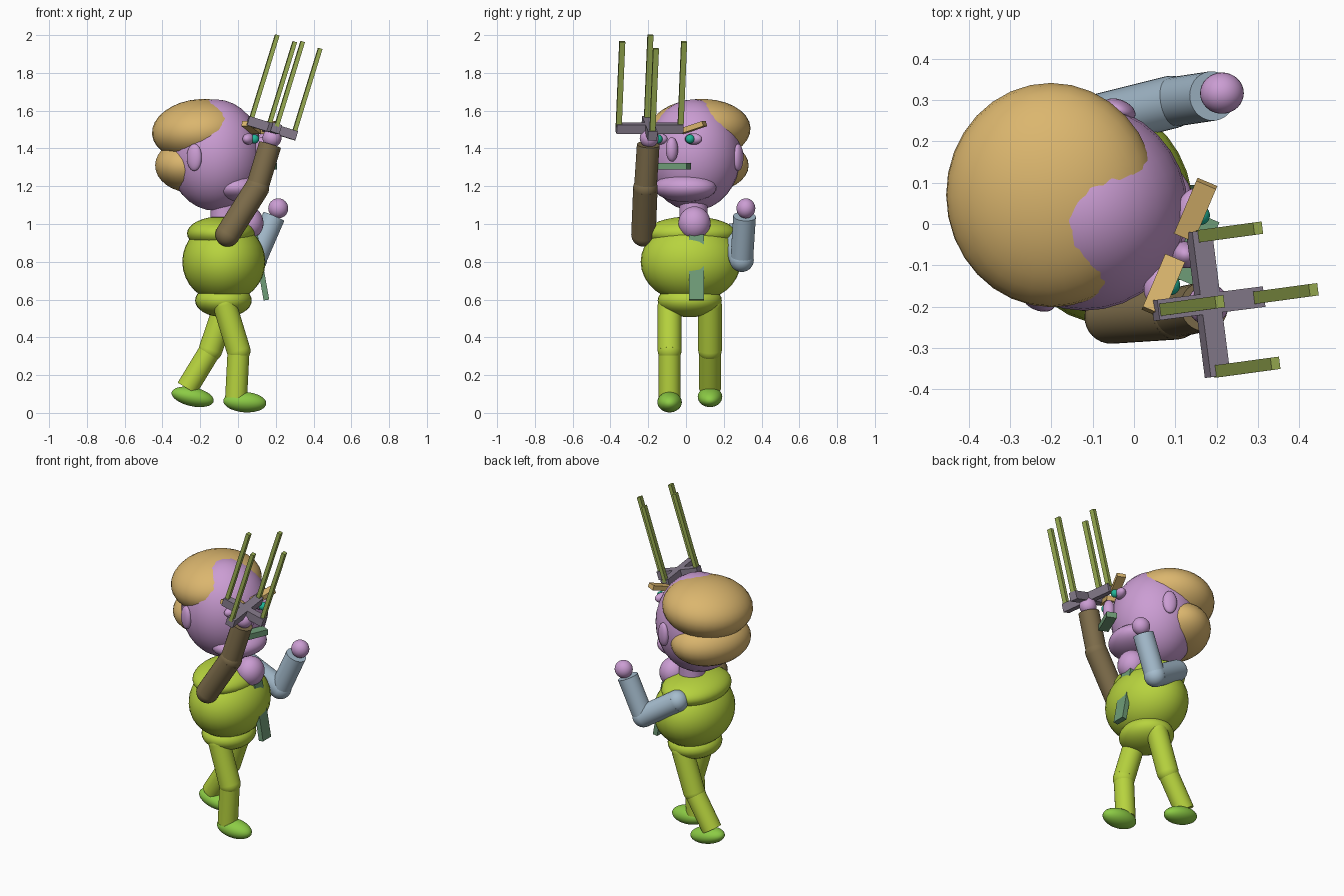
import bpy
from math import radians
from mathutils import Vector, Matrix

if "Cube" in bpy.data.objects:
    bpy.data.objects.remove(bpy.data.objects["Cube"])


def material(name, hex_code):
    srgb = [int(hex_code[i:i + 2], 16) / 255 for i in (0, 2, 4)]
    rgba = [((c + 0.055) / 1.055) ** 2.4 if c > 0.04 else c / 12.92 for c in srgb] + [1]
    mat = bpy.data.materials.new(name)
    mat.use_nodes = True
    mat.diffuse_color = rgba
    mat.node_tree.nodes["Principled BSDF"].inputs["Base Color"].default_value = rgba
    return mat


SKIN = material("lilac skin", "CB9DD3")
HAIR = material("tan hair", "DBB66E")
SUIT = material("lime suit", "B7D33E")
SHOE = material("green shoe", "8CCB45")
BROWN = material("brown sleeve", "7E6D4B")
BLUE = material("pale blue sleeve", "A5BCCD")
GREY = material("mauve grey", "887D8E")
OLIVE = material("olive prong", "9BAF52")
TIE = material("muted green", "6F9C77")
TEAL = material("teal eye", "20B598")


def finish(name, mat):
    obj = bpy.context.object
    obj.name = name
    obj.data.materials.append(mat)
    return obj


def ellipsoid(name, mat, loc, radii, rot=(0, 0, 0)):
    bpy.ops.mesh.primitive_uv_sphere_add(segments=32, ring_count=16, location=loc,
                                         rotation=[radians(a) for a in rot])
    bpy.context.object.scale = radii
    bpy.ops.object.shade_smooth()
    return finish(name, mat)


def box(name, mat, loc, size, rot):
    """rot is a 3x3 matrix"""
    bpy.ops.mesh.primitive_cube_add(size=1)
    obj = finish(name, mat)
    obj.matrix_world = (Matrix.Translation(loc) @ rot.to_4x4()
                        @ Matrix.Diagonal((*size, 1)))
    return obj


def tube(name, mat, a, b, r):
    a, b = Vector(a), Vector(b)
    bpy.ops.mesh.primitive_cylinder_add(vertices=32, radius=r, depth=(b - a).length,
                                        location=(a + b) / 2,
                                        rotation=(b - a).to_track_quat('Z', 'Y').to_euler())
    bpy.ops.object.shade_smooth_by_angle()
    return finish(name, mat)


def limb(name, mat, root, joint, end, r1, r2):
    """two tubes with rounded root and middle joint"""
    tube(name + "_upper", mat, root, joint, r1)
    tube(name + "_lower", mat, joint, end, r2)
    ellipsoid(name + "_root", mat, root, (r1,) * 3)
    ellipsoid(name + "_joint", mat, joint, (r1,) * 3)


# Torso
ellipsoid("belly", SUIT, (-0.075, 0.025, 0.8), (0.22, 0.265, 0.215))
ellipsoid("shoulders", SUIT, (-0.09, 0.025, 0.95), (0.18, 0.24, 0.09))
ellipsoid("hips", SUIT, (-0.077, 0.02, 0.595), (0.15, 0.17, 0.088))
tube("neck", SKIN, (-0.07, 0.04, 0.98), (-0.07, 0.04, 1.13), 0.075)
ellipsoid("open_collar", SKIN, (0.055, 0.045, 1.005), (0.08, 0.085, 0.088))
box("tie", TIE, (0.12, 0.055, 0.77), (0.03, 0.08, 0.35),
    Matrix.Rotation(radians(-10), 3, 'Y'))

# Legs and shoes
limb("right_leg", SUIT, (-0.07, -0.087, 0.57), (0.003, -0.087, 0.33),
     (-0.01, -0.087, 0.08), 0.063, 0.058)
limb("left_leg", SUIT, (-0.065, 0.127, 0.57), (-0.145, 0.127, 0.335),
     (-0.27, 0.127, 0.13), 0.063, 0.058)
ellipsoid("right_shoe", SHOE, (0.036, -0.087, 0.057), (0.114, 0.065, 0.054), (0, 4, 0))
ellipsoid("left_shoe", SHOE, (-0.24, 0.127, 0.085), (0.114, 0.065, 0.05), (0, 12, 0))

# Arms and hands
limb("right_arm", BROWN, (-0.055, -0.225, 0.945), (0.1, -0.215, 1.19),
     (0.17, -0.2, 1.42), 0.065, 0.06)
limb("left_arm", BLUE, (-0.11, 0.245, 0.94), (0.09, 0.295, 0.81),
     (0.19, 0.31, 1.04), 0.064, 0.06)
ellipsoid("right_hand", SKIN, (0.18, -0.195, 1.455), (0.05, 0.05, 0.05))
ellipsoid("left_hand", SKIN, (0.213, 0.317, 1.083), (0.053, 0.05, 0.053))

# Head, turned towards the right hand
YAW = -23
TURN = Matrix.Rotation(radians(YAW), 3, 'Z')
HEAD = Vector((-0.12, 0.04, 1.365))


def on_head(forward, left, up):
    return HEAD + TURN @ Vector((forward, left, up))


ellipsoid("head", SKIN, HEAD, (0.25, 0.25, 0.295), (0, 0, YAW))
ellipsoid("jaw", SKIN, on_head(0.135, 0.01, -0.172), (0.135, 0.17, 0.077), (0, 0, YAW))
ellipsoid("nose", SKIN, on_head(0.27, -0.01, 0.03), (0.035, 0.032, 0.065), (0, 0, YAW))
ellipsoid("top_hair", HAIR, (-0.2, 0.07, 1.496), (0.256, 0.272, 0.165), (3, -5, 0))
ellipsoid("back_hair", HAIR, (-0.24, 0.095, 1.31), (0.19, 0.245, 0.145), (0, 0, YAW))
box("moustache", TIE, on_head(0.285, 0.012, -0.06), (0.06, 0.165, 0.035), TURN)

for side, s in (("left", 1), ("right", -1)):
    ellipsoid(side + "_ear", SKIN, on_head(-0.015, s * 0.25, -0.012),
              (0.042, 0.025, 0.072), (0, 0, YAW))
    ellipsoid(side + "_eyeball", SKIN, on_head(0.235, s * 0.1, 0.085),
              (0.03, 0.048, 0.03), (0, 0, YAW))
    ellipsoid(side + "_iris", TEAL, on_head(0.265, s * 0.092, 0.085),
              (0.024, 0.024, 0.024))
    box(side + "_brow", HAIR, on_head(0.25, s * 0.1, 0.145), (0.052, 0.145, 0.028),
        TURN @ Matrix.Rotation(radians(s * 17), 3, 'X'))

# Raised cross with four prongs
axis = Vector((0.295, 0.04, 0.955)).normalized()
across = axis.cross(Vector((0.99, 0.127, 0))).normalized()
along = across.cross(axis)
FRAME = Matrix((along, across, axis)).transposed()
CENTRE = Vector((0.18, -0.193, 1.507))
box("long_crossbar", GREY, CENTRE, (0.05, 0.355, 0.05), FRAME)
box("short_crossbar", GREY, CENTRE, (0.27, 0.05, 0.05), FRAME)
ends = (("front", along * 0.12), ("back", along * -0.12),
        ("left", across * 0.165), ("right", across * -0.165))
for label, offset in ends:
    box(label + "_prong", OLIVE, CENTRE + offset + axis * 0.245,
        (0.022, 0.03, 0.47), FRAME)
